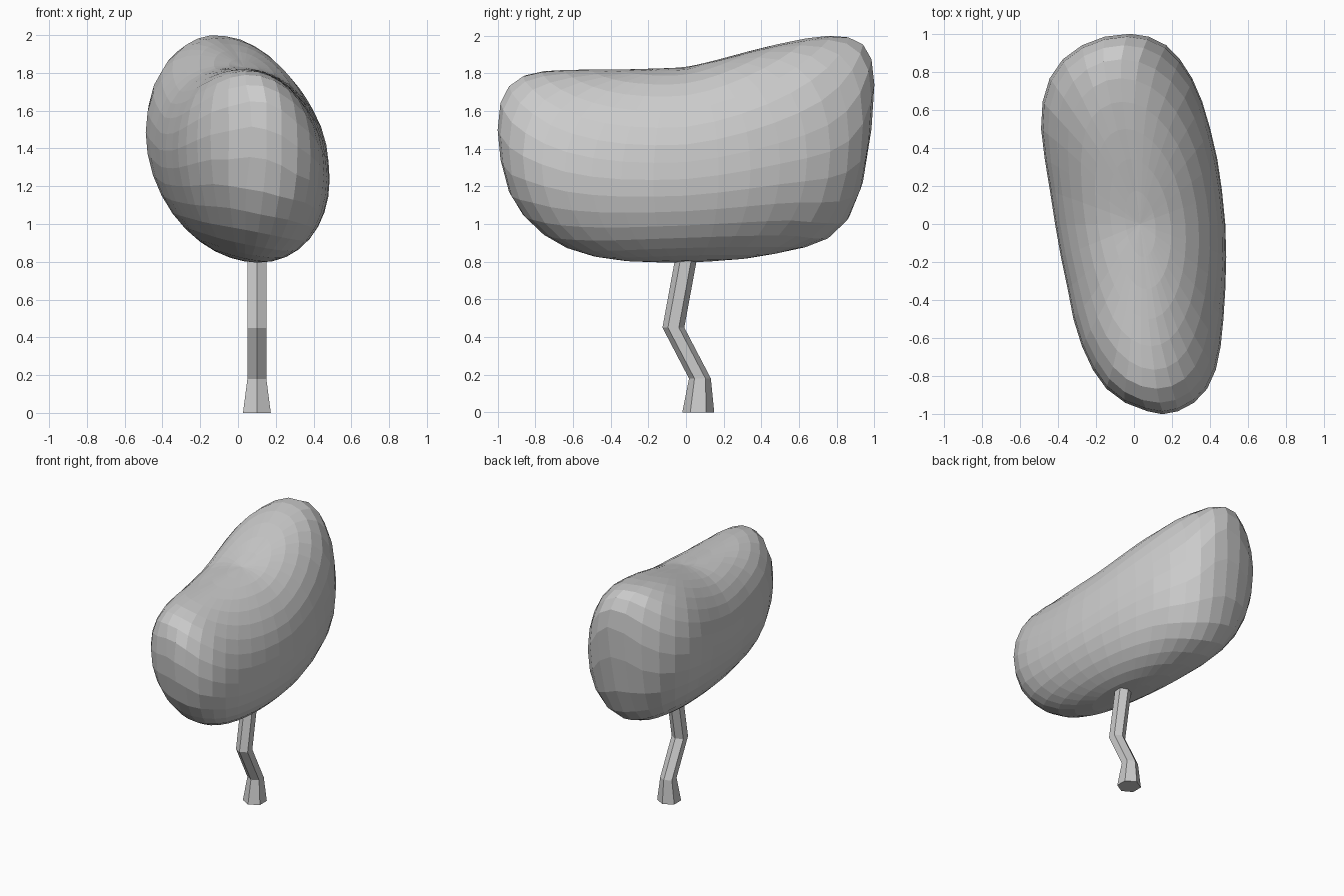
import bpy, bmesh, math

if "Cube" in bpy.data.objects:
    bpy.data.objects.remove(bpy.data.objects["Cube"])

# Body outline at 17 stations from front (y=-1) to back (y=1), equal angle steps:
# (bottom z, top z, left x, right x)
STATIONS = [
    (1.50, 1.50, .15, .15), (1.32, 1.66, .06, .24), (1.13, 1.75, -.075, .335),
    (1.01, 1.80, -.175, .405), (.91, 1.815, -.245, .445), (.845, 1.82, -.305, .465),
    (.81, 1.82, -.34, .478), (.797, 1.825, -.38, .485), (.797, 1.835, -.415, .48),
    (.805, 1.88, -.445, .46), (.825, 1.93, -.475, .43), (.86, 1.97, -.49, .385),
    (.90, 1.995, -.465, .335), (.985, 2.0, -.405, .265), (1.16, 1.97, -.30, .19),
    (1.47, 1.89, -.17, .09), (1.74, 1.74, -.02, -.02)]


def station(i):
    # past either tip the outline continues with its sides swapped
    if 0 <= i <= 16:
        return STATIONS[i]
    lo, hi, left, right = STATIONS[-i if i < 0 else 32 - i]
    return hi, lo, right, left


def outline(y):
    s = math.acos(max(-1, min(1, -y))) / math.pi * 16
    i = min(int(s), 15)
    f = s - i
    return [b + .5 * f * (c - a + f * (2*a - 5*b + 4*c - d + f * (3*b - a - 3*c + d)))
            for a, b, c, d in zip(*(station(i + k) for k in (-1, 0, 1, 2)))]


def finish(bm, name):
    bmesh.ops.recalc_face_normals(bm, faces=bm.faces)
    me = bpy.data.meshes.new(name)
    bm.to_mesh(me)
    bm.free()
    ob = bpy.data.objects.new(name, me)
    bpy.context.collection.objects.link(ob)
    return ob


# Bean-shaped body: a sphere whose slices are fitted to the outline,
# with a fuller upper right shoulder
bm = bmesh.new()
bmesh.ops.create_uvsphere(bm, u_segments=36, v_segments=18, radius=1)
for v in bm.verts:
    y = v.co.y
    lo, hi, left, right = outline(y)
    t = math.atan2(v.co.z, v.co.x)
    c, s = math.cos(t), math.sin(t - .15)
    grow = 1
    if c > 0 and s > 0:
        grow += .16 * c * s * max(0, min(1, (y + .7) * 1.5)) * min(1, (1 - y) * 3)
    v.co.x = (left + right) / 2 + (right - left) / 2 * c * grow
    v.co.z = (lo + hi) / 2 + (hi - lo) / 2 * s * grow
finish(bm, "bean_body")

# Crooked six-sided stalk: (z, centre y, radius)
bm = bmesh.new()
rings = []
for z, y, r in [(0, .065, .085), (.18, .074, .058), (.45, -.067, .058), (.88, .012, .058)]:
    rings.append([bm.verts.new((.1 + r * math.sin(k * math.pi / 3),
                                y + r * math.cos(k * math.pi / 3), z)) for k in range(6)])
for a, b in zip(rings, rings[1:]):
    for k in range(6):
        n = (k + 1) % 6
        bm.faces.new((a[k], a[n], b[n], b[k]))
bm.faces.new(rings[0])
bm.faces.new(rings[-1])
finish(bm, "stalk")
